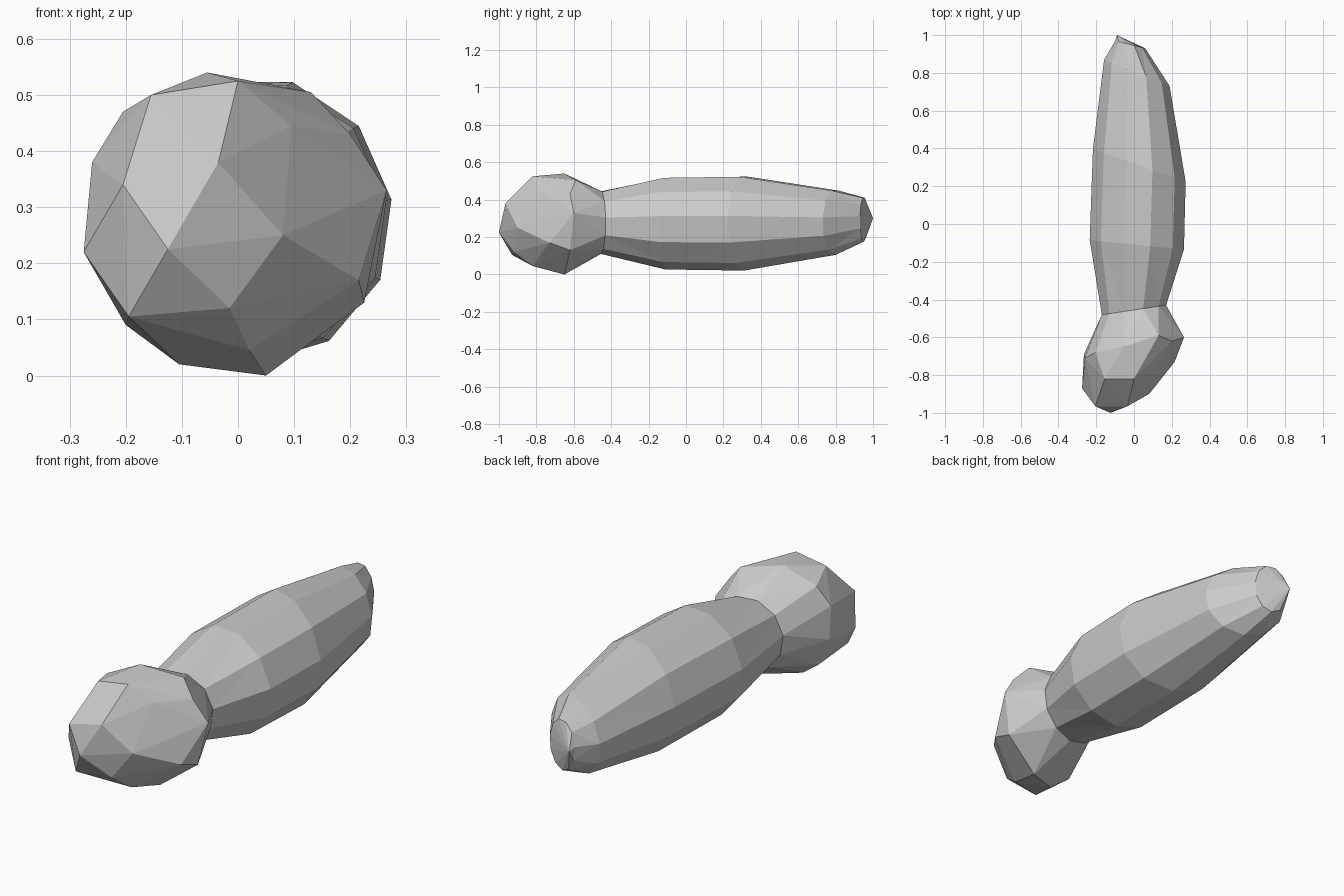
import bpy, bmesh
from math import sin, cos, pi

if "Cube" in bpy.data.objects:
    bpy.data.objects.remove(bpy.data.objects["Cube"])

SIDES = 11


def ring(y, cx, cz, rx, rz, shear):
    """Faceted cross-section around the long axis, slightly slanted in plan."""
    pts = []
    for i in range(SIDES):
        a = 2 * pi * (i + 0.25) / SIDES
        x, z = cx + rx * cos(a), cz + rz * sin(a)
        pts.append((x, y + shear * (x - cx), z))
    return pts


def finish(bm, name):
    bmesh.ops.recalc_face_normals(bm, faces=bm.faces)
    mesh = bpy.data.meshes.new(name)
    bm.to_mesh(mesh)
    bm.free()
    bpy.context.collection.objects.link(bpy.data.objects.new(name, mesh))


NECK = ring(-0.455, 0, 0.28, 0.172, 0.17, 0.15)

# Long tapered body: y, centre x, centre z, radius x, radius z, slant
bm = bmesh.new()
sections = [NECK,
            ring(-0.11, 0.015, 0.277, 0.252, 0.25, -0.1),
            ring(0.31, 0.028, 0.277, 0.248, 0.256, -0.35),
            ring(0.80, 0.015, 0.28, 0.175, 0.175, -0.4),
            ring(0.95, -0.02, 0.295, 0.08, 0.12, -0.25)]
loops = [[bm.verts.new(p) for p in s] for s in sections]
for a, b in zip(loops, loops[1:]):
    for i in range(SIDES):
        j = (i + 1) % SIDES
        bm.faces.new((a[i], a[j], b[j], b[i]))
tip = bm.verts.new((-0.09, 1.0, 0.30))
for i in range(SIDES):
    bm.faces.new((loops[-1][i], loops[-1][(i + 1) % SIDES], tip))
bmesh.ops.triangulate(bm, faces=bm.faces)
finish(bm, "body")

# Faceted lopsided head, a hull closing onto the neck ring
HEAD = [
    (-0.055, -0.65, 0.54), (-0.155, -0.82, 0.50), (0, -0.82, 0.525),
    (0.095, -0.77, 0.445), (-0.035, -0.965, 0.38), (-0.205, -0.965, 0.34),
    (-0.125, -1.0, 0.225), (0.08, -0.90, 0.25), (-0.195, -0.93, 0.105),
    (-0.015, -0.92, 0.12), (0.02, -0.82, 0.045), (0.05, -0.65, 0),
    (-0.105, -0.72, 0.02), (-0.275, -0.87, 0.22), (-0.26, -0.71, 0.38),
    (-0.205, -0.68, 0.47), (-0.265, -0.69, 0.23), (-0.2, -0.70, 0.09),
    (0.215, -0.73, 0.17), (0.225, -0.62, 0.13), (0.2, -0.62, 0.43),
    (0.265, -0.60, 0.33), (0.13, -0.59, 0.505),
]
bm = bmesh.new()
neck = {bm.verts.new(p) for p in NECK}
for p in HEAD:
    bm.verts.new(p)
bmesh.ops.convex_hull(bm, input=bm.verts[:])
hidden = [f for f in bm.faces if all(v in neck for v in f.verts)]
bmesh.ops.delete(bm, geom=hidden, context='FACES')
finish(bm, "head")
